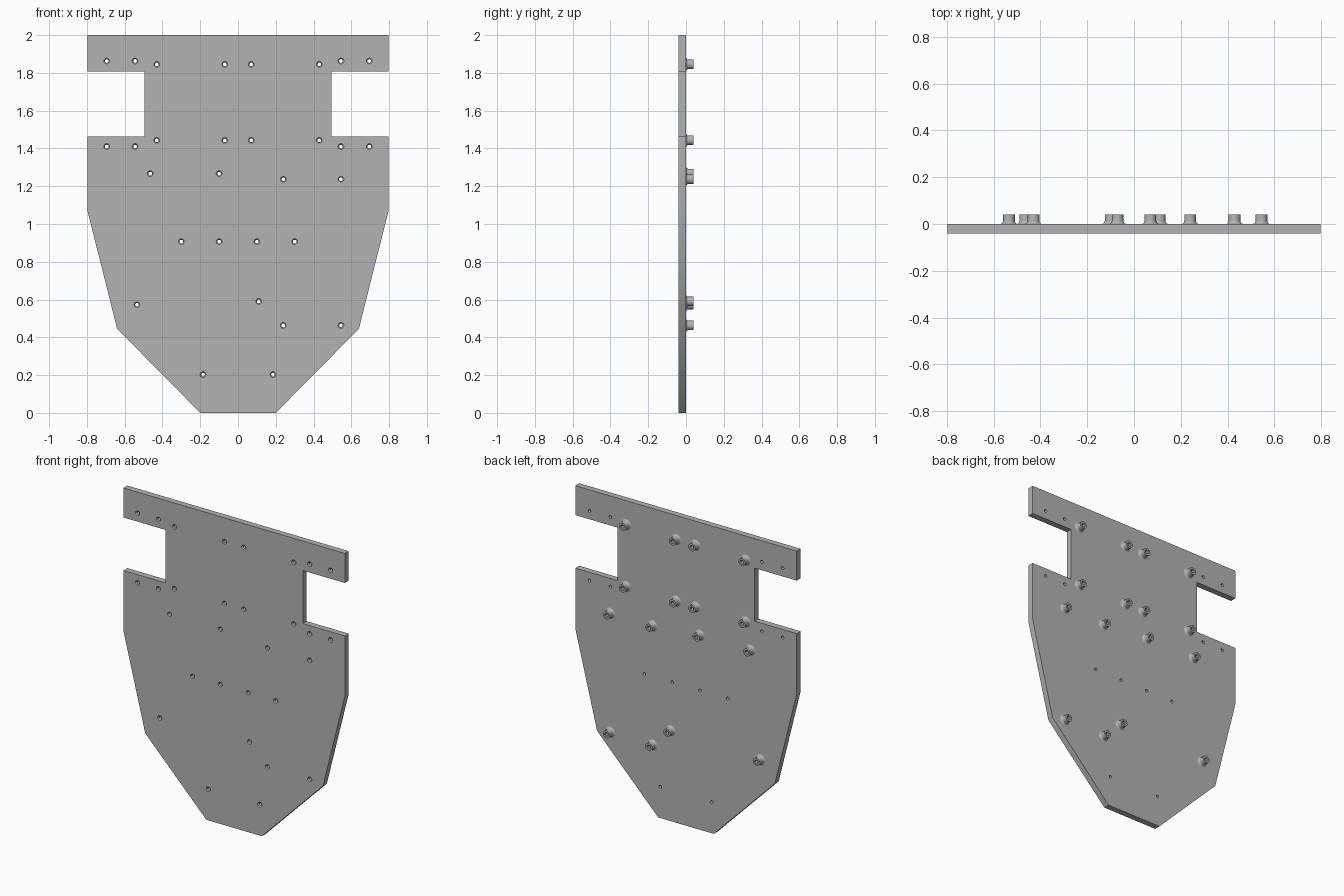
import bpy, bmesh, math

if "Cube" in bpy.data.objects:
    bpy.data.objects.remove(bpy.data.objects["Cube"], do_unlink=True)

FRONT, BACK, TOP = -0.04, 0.0, 0.04   # plate faces and standoff ends along y
BORE, LIP = 0.0095, 0.0155            # hole radius and countersunk radius
SIDES = 24

grey = bpy.data.materials.new("plate grey")
grey.use_nodes = True
colour = (0.45, 0.45, 0.45, 1)
grey.diffuse_color = colour
grey.node_tree.nodes["Principled BSDF"].inputs["Base Color"].default_value = colour


def add_object(name, bm):
    bmesh.ops.recalc_face_normals(bm, faces=bm.faces)
    mesh = bpy.data.meshes.new(name)
    bm.to_mesh(mesh)
    bm.free()
    mesh.materials.append(grey)
    obj = bpy.data.objects.new(name, mesh)
    bpy.context.collection.objects.link(obj)
    return obj


def lathe(bm, x, z, profile, cap=False):
    """Turn a list of (radius, y) points about an axis along y."""
    rings = []
    for r, y in profile:
        angles = [math.tau * i / SIDES for i in range(SIDES)]
        rings.append([bm.verts.new((x + r * math.cos(a), y, z + r * math.sin(a)))
                      for a in angles])
    for low, high in zip(rings, rings[1:]):
        for i in range(SIDES):
            j = (i + 1) % SIDES
            bm.faces.new((low[i], low[j], high[j], high[i]))
    if cap:
        bm.faces.new(rings[0])
        bm.faces.new(rings[-1])


def smooth(obj):
    bpy.ops.object.select_all(action='DESELECT')
    obj.select_set(True)
    bpy.context.view_layer.objects.active = obj
    bpy.ops.object.shade_smooth_by_angle(angle=math.radians(35))


def both_sides(points):
    return [(s * x, z) for x, z in points for s in (-1, 1)]


# Hole positions: those carrying a standoff behind, and the plain ones
standoffs = both_sides([(0.43, 1.845), (0.07, 1.845), (0.43, 1.443), (0.07, 1.443)])
standoffs += [(-0.465, 1.267), (-0.10, 1.267), (0.24, 1.237), (0.545, 1.237),
              (-0.535, 0.573), (0.11, 0.59), (0.24, 0.463), (0.545, 0.463)]
plain_holes = both_sides([(0.695, 1.863), (0.545, 1.863), (0.695, 1.41), (0.545, 1.41),
                          (0.30, 0.907), (0.10, 0.907), (0.185, 0.203)])

# Plate outline, mirrored, extruded and chamfered round the front
half = [(0.2, 0), (0.64, 0.445), (0.797, 1.07), (0.797, 1.463),
        (0.495, 1.463), (0.495, 1.808), (0.797, 1.808), (0.797, 2)]
outline = half + [(-x, z) for x, z in reversed(half)]
bm = bmesh.new()
face = bm.faces.new([bm.verts.new((x, BACK, z)) for x, z in outline])
extruded = bmesh.ops.extrude_face_region(bm, geom=[face], use_keep_orig=True)
for v in extruded["geom"]:
    if isinstance(v, bmesh.types.BMVert):
        v.co.y = FRONT
rim = [e for e in bm.edges if all(v.co.y == FRONT for v in e.verts)]
bmesh.ops.bevel(bm, geom=rim, offset=0.007, segments=1, affect='EDGES')
plate = add_object("plate", bm)

# Countersunk holes cut through the plate
bm = bmesh.new()
depth = LIP - BORE
for x, z in standoffs + plain_holes:
    lathe(bm, x, z, [(LIP + depth, FRONT - depth), (BORE, FRONT + depth),
                     (BORE, BACK + 0.02)], cap=True)
cutter = add_object("hole_cutter", bm)
cutter.hide_render = True
cut = plate.modifiers.new("holes", 'BOOLEAN')
cut.operation = 'DIFFERENCE'
cut.solver = 'EXACT'
cut.object = cutter
graph = bpy.context.evaluated_depsgraph_get()
drilled = bpy.data.meshes.new_from_object(plate.evaluated_get(graph))
plate.modifiers.clear()
plate.data = drilled
bpy.data.objects.remove(cutter, do_unlink=True)
smooth(plate)

# Standoffs: filleted foot, straight wall, hollow bore
radius, fillet = 0.025, 0.013
foot = [(radius + fillet * (1 - math.sin(a)), BACK + fillet * (1 - math.cos(a)))
        for a in [math.pi / 2 * i / 5 for i in range(6)]]
profile = foot + [(radius, TOP), (0.0135, TOP), (BORE, TOP - 0.004), (BORE, BACK)]
for n, (x, z) in enumerate(standoffs, 1):
    bm = bmesh.new()
    lathe(bm, x, z, profile)
    smooth(add_object(f"standoff_{n:02d}", bm))
